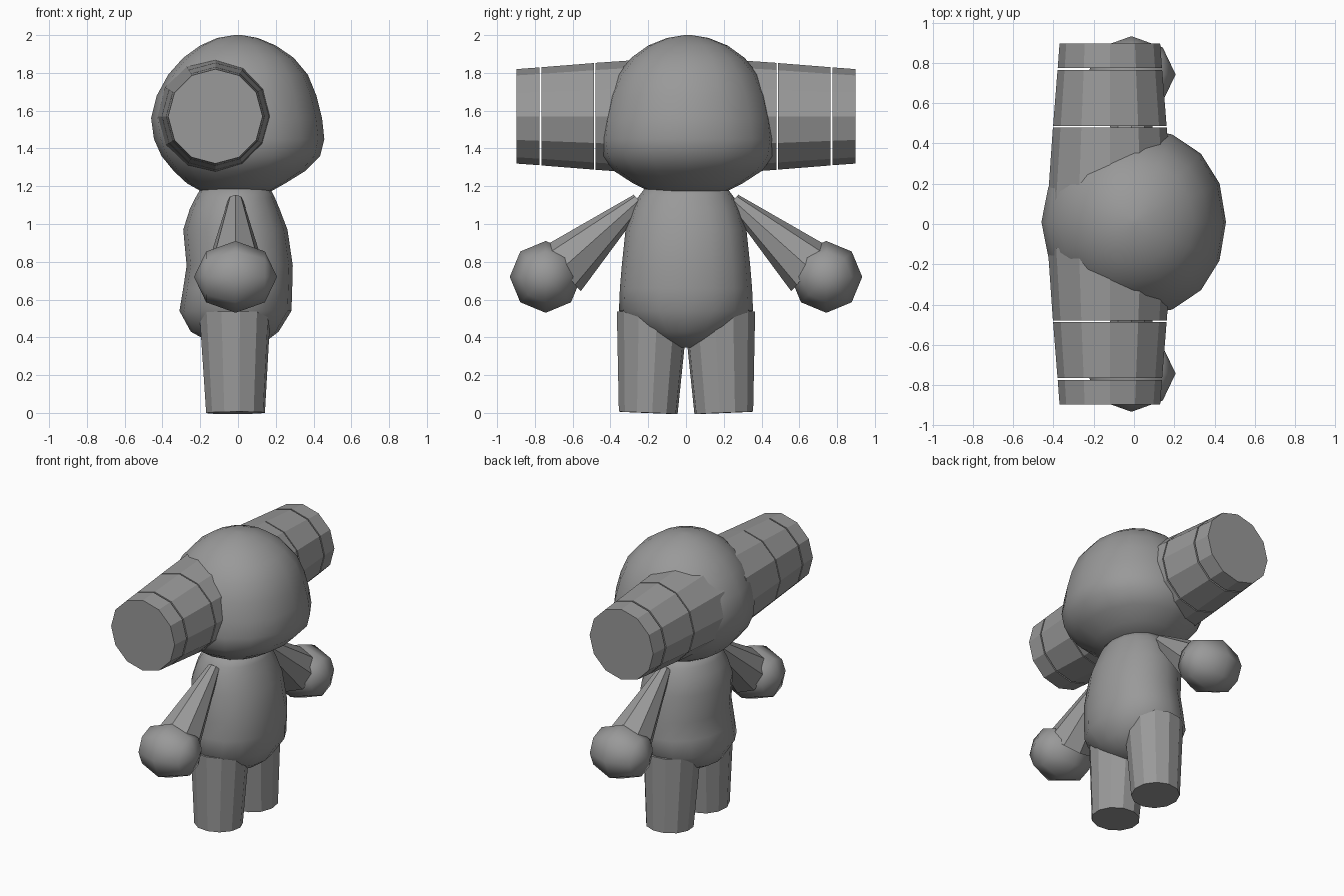
import bpy, bmesh, math
from mathutils import Vector, Matrix

if "Cube" in bpy.data.objects:
    bpy.data.objects.remove(bpy.data.objects["Cube"])

grey = bpy.data.materials.new("plain grey")
grey.diffuse_color = (0.32, 0.32, 0.32, 1)
grey.use_nodes = True
grey.node_tree.nodes["Principled BSDF"].inputs["Base Color"].default_value = grey.diffuse_color


def finish(name, bm, smooth):
    bmesh.ops.recalc_face_normals(bm, faces=bm.faces)
    me = bpy.data.meshes.new(name)
    bm.to_mesh(me)
    bm.free()
    me.materials.append(grey)
    for p in me.polygons:
        p.use_smooth = smooth
    ob = bpy.data.objects.new(name, me)
    bpy.context.collection.objects.link(ob)
    return ob


def spow(v, e):
    return math.copysign(abs(v) ** e, v)


def loft(name, rings, n, cy=0.0, square=2.0):
    """Stack of rounded rings (z, back x, front x, half width)."""
    bm = bmesh.new()
    loops = []
    for z, x0, x1, ry in rings:
        cx, rx = (x0 + x1) / 2, (x1 - x0) / 2
        loop = []
        for i in range(n):
            a = 2 * math.pi * i / n
            e = 2 / square if math.cos(a) > 0 else 1
            loop.append(bm.verts.new((cx + rx * spow(math.cos(a), e),
                                      cy + ry * spow(math.sin(a), e), z)))
        loops.append(loop)
    for a, b in zip(loops, loops[1:]):
        for i in range(n):
            j = (i + 1) % n
            bm.faces.new((a[i], a[j], b[j], b[i]))
    bm.faces.new(loops[0])
    bm.faces.new(loops[-1])
    return finish(name, bm, True)


def tube(name, p0, p1, r0, r1, n, turn=0.0):
    """Flat-sided tapered tube between two points."""
    p0, p1 = Vector(p0), Vector(p1)
    d = p1 - p0
    bm = bmesh.new()
    m = Matrix.Translation((p0 + p1) / 2) @ d.to_track_quat('Z', 'X').to_matrix().to_4x4() \
        @ Matrix.Rotation(turn, 4, 'Z')
    bmesh.ops.create_cone(bm, cap_ends=True, segments=n, radius1=r0, radius2=r1,
                          depth=d.length, matrix=m)
    return finish(name, bm, False)


# Head: round crown, full cheeks towards +x
loft("head", [
    (1.17, -0.19, 0.17, 0.20), (1.215, -0.27, 0.25, 0.29), (1.28, -0.34, 0.355, 0.39),
    (1.36, -0.405, 0.435, 0.455), (1.45, -0.445, 0.457, 0.468), (1.56, -0.46, 0.445, 0.455),
    (1.68, -0.43, 0.415, 0.425), (1.79, -0.37, 0.37, 0.375), (1.88, -0.29, 0.295, 0.30),
    (1.945, -0.20, 0.20, 0.21), (1.985, -0.11, 0.105, 0.11), (2.0, -0.02, 0.02, 0.02)],
    16, cy=0.01, square=2.15)

# Torso
loft("torso", [
    (0.345, -0.06, 0.06, 0.06), (0.38, -0.16, 0.15, 0.16), (0.43, -0.25, 0.215, 0.235),
    (0.54, -0.31, 0.283, 0.355), (0.66, -0.29, 0.287, 0.35), (0.78, -0.272, 0.29, 0.34),
    (0.97, -0.29, 0.262, 0.32), (1.08, -0.255, 0.22, 0.285), (1.14, -0.225, 0.195, 0.255),
    (1.20, -0.19, 0.165, 0.21)], 16, square=2.15)

X = -0.013
for side, s in (("left", 1), ("right", -1)):
    # Long ear in three separated sections
    for part, y0, y1, r0, r1 in (("base", 0.12, 0.48, 0.308, 0.283),
                                 ("middle", 0.488, 0.765, 0.282, 0.26),
                                 ("tip", 0.775, 0.897, 0.259, 0.25)):
        tube(f"{side}_ear_{part}", (-0.12, s * y0, 1.57), (-0.12, s * y1, 1.57), r0, r1, 12)
    # Leg
    tube(f"{side}_leg", (X, s * 0.2, 0), (X - 0.003, s * 0.178, 0.53), 0.157, 0.19, 12)
    # Arm widening into the hand
    tube(f"{side}_arm", (X, s * 0.25, 1.125), (X, s * 0.66, 0.76), 0.04, 0.155, 8)
    # Rounded hand
    bm = bmesh.new()
    m = Matrix.Translation((X, s * 0.743, 0.72)) @ Matrix.Diagonal((0.22, 0.19, 0.19, 1)) \
        @ Matrix.Rotation(math.pi / 2, 4, 'Y')
    bmesh.ops.create_uvsphere(bm, u_segments=8, v_segments=4, radius=1, matrix=m)
    finish(f"{side}_hand", bm, True)
